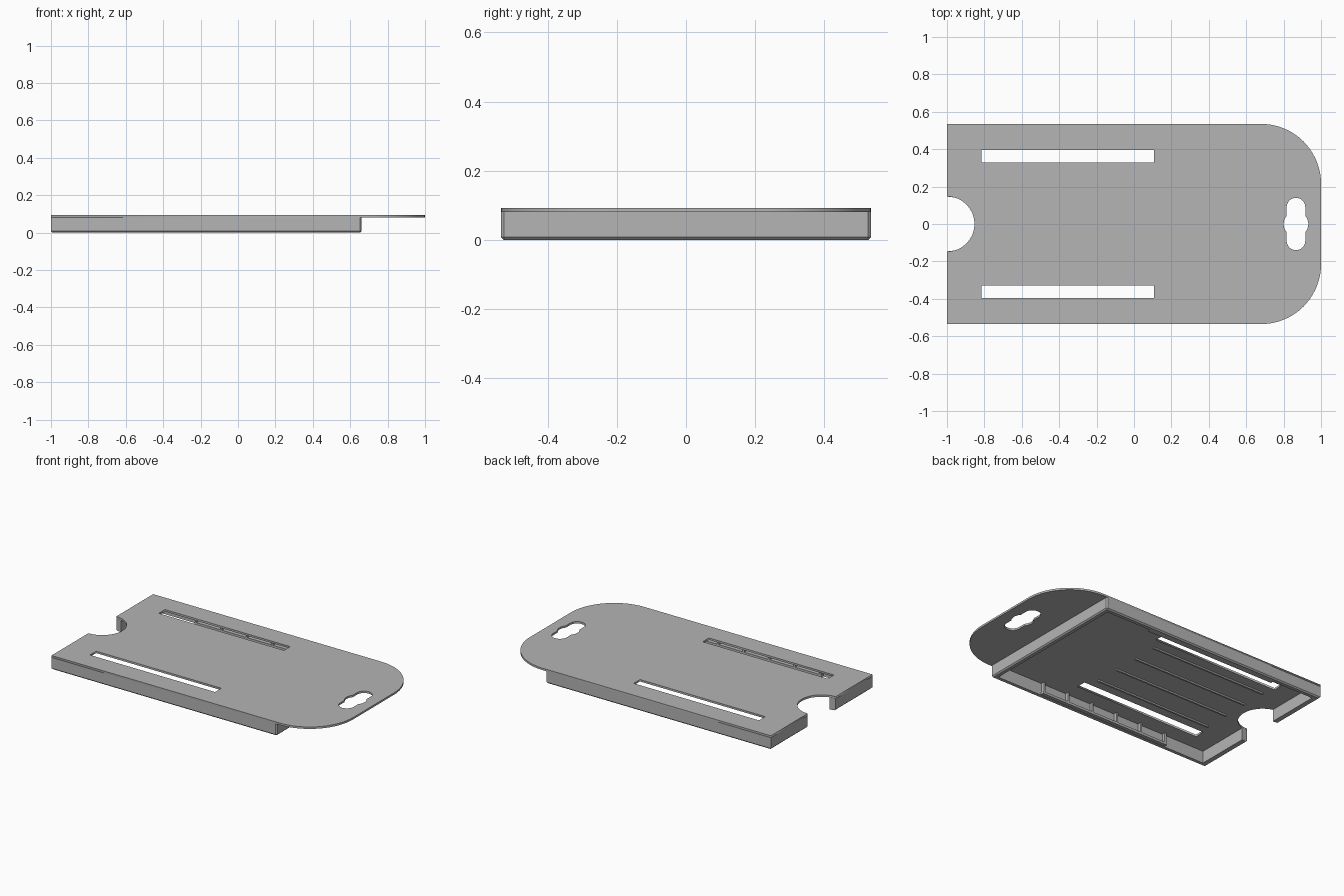
import bpy, bmesh, math

if "Cube" in bpy.data.objects:
    bpy.data.objects.remove(bpy.data.objects["Cube"])

grey = bpy.data.materials.new("light grey plastic")
grey.diffuse_color = (0.46, 0.46, 0.46, 1)
grey.use_nodes = True
grey.node_tree.nodes["Principled BSDF"].inputs["Base Color"].default_value = grey.diffuse_color

HALF_W = 0.535      # half width of the holder
UNDER = 0.08        # underside of the top plate
TOP = 0.093
NOTCH = 0.147       # thumb notch radius
BACK_X = 0.66       # outer face of the closed end wall


def finish(name, bm):
    bmesh.ops.recalc_face_normals(bm, faces=bm.faces[:])
    me = bpy.data.meshes.new(name)
    bm.to_mesh(me)
    bm.free()
    me.materials.append(grey)
    ob = bpy.data.objects.new(name, me)
    bpy.context.collection.objects.link(ob)
    return ob


def arc(cx, cy, r, a0, a1, n):
    return [(cx + r * math.cos(math.radians(a0 + (a1 - a0) * i / n)),
             cy + r * math.sin(math.radians(a0 + (a1 - a0) * i / n))) for i in range(n + 1)]


def rect(x0, x1, y0, y1):
    return [(x0, y0), (x1, y0), (x1, y1), (x0, y1)]


def pierced_sheet(name, loops, z0, z1):
    """Flat sheet: first loop is the outline, the others are holes."""
    cu = bpy.data.curves.new(name, 'CURVE')
    cu.dimensions = '2D'
    cu.fill_mode = 'BOTH'
    cu.extrude = (z1 - z0) / 2
    for pts in loops:
        sp = cu.splines.new('POLY')
        sp.points.add(len(pts) - 1)
        for p, (x, y) in zip(sp.points, pts):
            p.co = (x, y, 0, 1)
        sp.use_cyclic_u = True
    tmp = bpy.data.objects.new(name + "_outline", cu)
    bpy.context.collection.objects.link(tmp)
    bpy.context.view_layer.update()
    dg = bpy.context.evaluated_depsgraph_get()
    me = bpy.data.meshes.new_from_object(tmp.evaluated_get(dg))
    bm = bmesh.new()
    bm.from_mesh(me)
    bpy.data.objects.remove(tmp)
    bpy.data.meshes.remove(me)
    bmesh.ops.remove_doubles(bm, verts=bm.verts[:], dist=1e-5)
    bmesh.ops.translate(bm, verts=bm.verts[:], vec=(0, 0, (z0 + z1) / 2))
    return finish(name, bm)


def box(bm, x0, x1, y0, y1, z0, z1):
    vs = bmesh.ops.create_cube(bm, size=1)['verts']
    for v in vs:
        v.co = ((x0 + x1) / 2 + v.co.x * (x1 - x0),
                (y0 + y1) / 2 + v.co.y * (y1 - y0),
                (z0 + z1) / 2 + v.co.z * (z1 - z0))


# Top plate: rounded far end, thumb notch, two long slots and a hanging hole
R = 0.32
outline = ([(-1, -HALF_W)]
           + arc(1 - R, -HALF_W + R, R, -90, 0, 20)
           + arc(1 - R, HALF_W - R, R, 0, 90, 20)
           + [(-1, HALF_W)]
           + arc(-1, 0, NOTCH, 90, -90, 32))
hx, bulge, lobe = 0.866, 0.066, 0.05
cut = math.degrees(math.acos(lobe / bulge))
hole = (arc(hx, 0, bulge, -cut, cut, 10)
        + arc(hx, 0.09, lobe, 0, 180, 16)
        + arc(hx, 0, bulge, 180 - cut, 180 + cut, 10)
        + arc(hx, -0.09, lobe, 180, 360, 16))
slots = [rect(-0.815, 0.108, 0.33, 0.396), rect(-0.815, 0.108, -0.396, -0.33)]
pierced_sheet("top_plate", [outline, hole] + slots, UNDER, TOP)

# Side and end walls: one C-shaped rim, open at the thumb notch
T, TN = 0.03, 0.04
ny = math.sqrt(NOTCH ** 2 - TN ** 2)
iy = HALF_W - T
half = [(-1 + TN, ny), (-1, NOTCH), (-1, HALF_W), (BACK_X, HALF_W)]
inner = [(BACK_X - T, iy), (-1 + TN, iy)]
ring = (half + [(x, -y) for x, y in reversed(half)]
        + [(x, -y) for x, y in reversed(inner)] + inner)
bm = bmesh.new()
base = bm.faces.new([bm.verts.new((x, y, 0)) for x, y in ring])
ext = bmesh.ops.extrude_face_region(bm, geom=[base], use_keep_orig=True)['geom']
bmesh.ops.translate(bm, verts=[g for g in ext if isinstance(g, bmesh.types.BMVert)],
                    vec=(0, 0, UNDER))
bmesh.ops.recalc_face_normals(bm, faces=bm.faces[:])


def outer(v):
    return v.co.x < -0.999 or v.co.x > BACK_X - 0.001 or abs(v.co.y) > HALF_W - 0.001


# chamfer the lower outer edge and the upright corners of the closed end
edges = [e for e in bm.edges if
         (all(outer(v) and v.co.z < 0.001 for v in e.verts)) or
         (all(v.co.x > BACK_X - 0.001 for v in e.verts)
          and abs(e.verts[0].co.z - e.verts[1].co.z) > 0.01)]
bmesh.ops.bevel(bm, geom=edges, offset=0.008, segments=1, affect='EDGES')
finish("walls", bm)

# Retaining lips with small posts along both long walls
for side, tag in ((1, "back"), (-1, "front")):
    bm = bmesh.new()
    ya, yb = sorted((side * (iy + 0.001), side * (iy - 0.022)))
    box(bm, -0.66, 0.30, ya, yb, 0.002, 0.018)
    finish(tag + "_lip", bm)
    bm = bmesh.new()
    for i in range(6):
        x = 0.29 - 0.188 * i
        box(bm, x - 0.006, x + 0.006, ya, yb, 0.018, UNDER)
    finish(tag + "_lip_posts", bm)

# Thin raised runners under the plate
bm = bmesh.new()
for y in (-0.255, -0.085, 0.085, 0.255):
    box(bm, -0.787, 0.063, y - 0.006, y + 0.006, UNDER - 0.01, UNDER)
finish("runners", bm)
